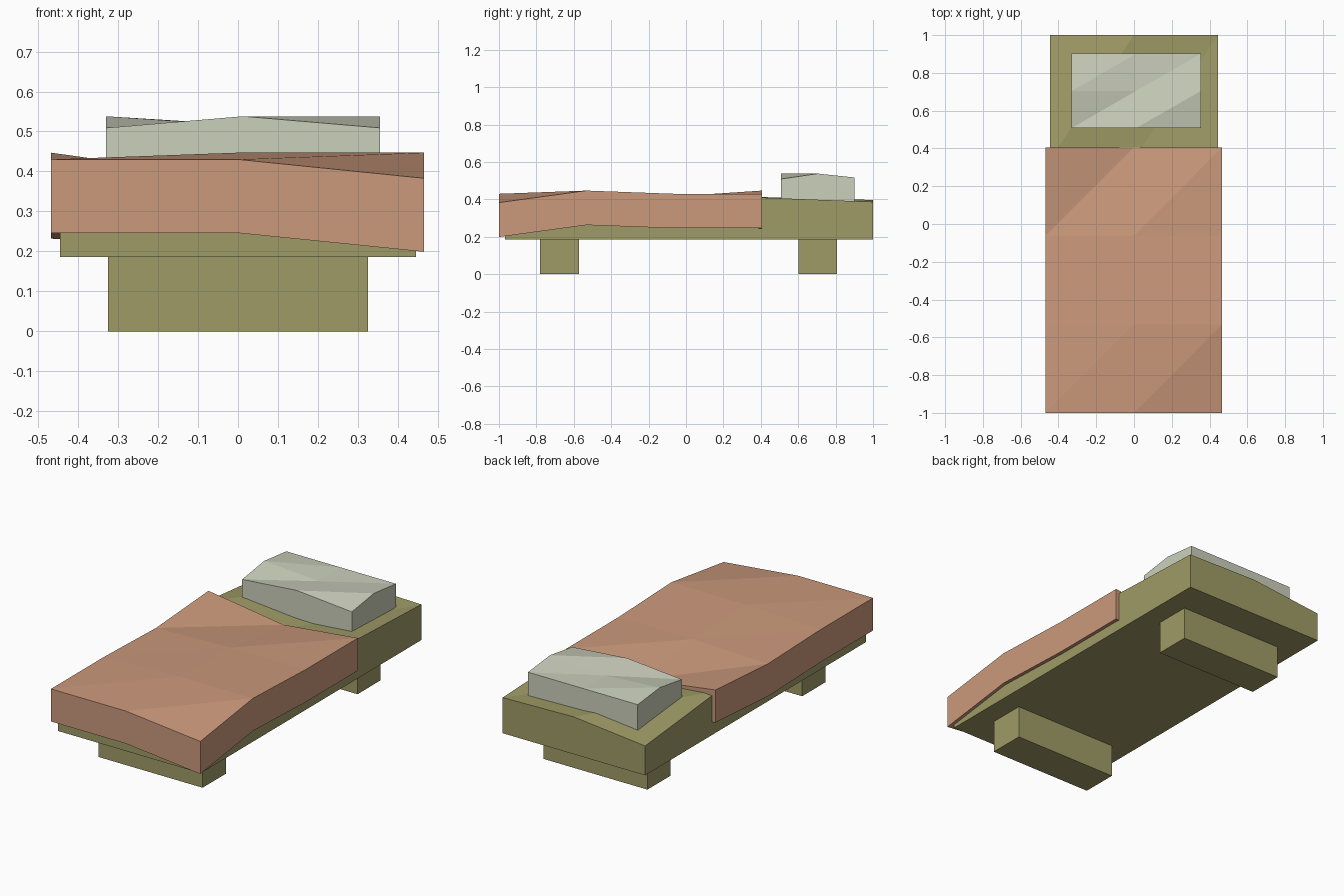
import bpy, bmesh

if "Cube" in bpy.data.objects:
    bpy.data.objects.remove(bpy.data.objects["Cube"])


def material(name, color):
    m = bpy.data.materials.new(name)
    m.diffuse_color = (*color, 1)
    m.use_nodes = True
    m.node_tree.nodes["Principled BSDF"].inputs["Base Color"].default_value = m.diffuse_color
    return m


def slab(name, xs, ys, heights, bottom, mat):
    """Closed block with a faceted top; heights has one row per y, bottom(z) gives the lower side."""
    bm = bmesh.new()
    top = [[bm.verts.new((x, y, z)) for x, z in zip(xs, row)] for y, row in zip(ys, heights)]
    low = [[bm.verts.new((v.co.x, v.co.y, bottom(v.co.z))) for v in row] for row in top]
    for g in (top, low):
        for j in range(len(ys) - 1):
            for i in range(len(xs) - 1):
                a, b, c, d = g[j][i], g[j][i + 1], g[j + 1][i + 1], g[j + 1][i]
                bm.faces.new((a, b, c))
                bm.faces.new((a, c, d))

    # side walls around the rim
    def rim(g):
        return (g[0] + [r[-1] for r in g[1:-1]] + g[-1][::-1] + [r[0] for r in g[-2:0:-1]])
    t, l = rim(top), rim(low)
    for k in range(len(t)):
        n = (k + 1) % len(t)
        bm.faces.new((t[k], l[k], l[n], t[n]))
    bmesh.ops.recalc_face_normals(bm, faces=bm.faces)
    me = bpy.data.meshes.new(name)
    bm.to_mesh(me)
    bm.free()
    me.materials.append(mat)
    ob = bpy.data.objects.new(name, me)
    bpy.context.collection.objects.link(ob)
    return ob


wood = material("wood", (0.35, 0.33, 0.135))
cloth = material("cloth", (0.60, 0.32, 0.20))
linen = material("linen", (0.60, 0.63, 0.50))

# Base mattress block with flat underside
slab("bed_base", (-0.445, 0, 0.445), (-0.968, -0.313, 0.343, 1.0),
     ((0.35, 0.37, 0.35), (0.39, 0.40, 0.40), (0.414, 0.375, 0.412), (0.352, 0.397, 0.387)),
     lambda z: 0.186, wood)

# Cross feet
for name, y0, y1 in (("front_foot", -0.78, -0.572), ("back_foot", 0.602, 0.808)):
    slab(name, (-0.325, 0.325), (y0, y1), ((0.19, 0.19),) * 2, lambda z: 0, wood)

# Rumpled blanket
slab("blanket", (-0.468, 0, 0.465), (-1.0, -0.532, -0.063, 0.405),
     ((0.43, 0.43, 0.383), (0.43, 0.447, 0.447), (0.416, 0.43, 0.43), (0.447, 0.381, 0.43)),
     lambda z: z - 0.184, cloth)

# Pillow sunk slightly into the base
slab("pillow", (-0.33, 0.012, 0.355), (0.508, 0.705, 0.902),
     ((0.509, 0.538, 0.509), (0.538, 0.515, 0.538), (0.517, 0.517, 0.517)),
     lambda z: 0.355, linen)
